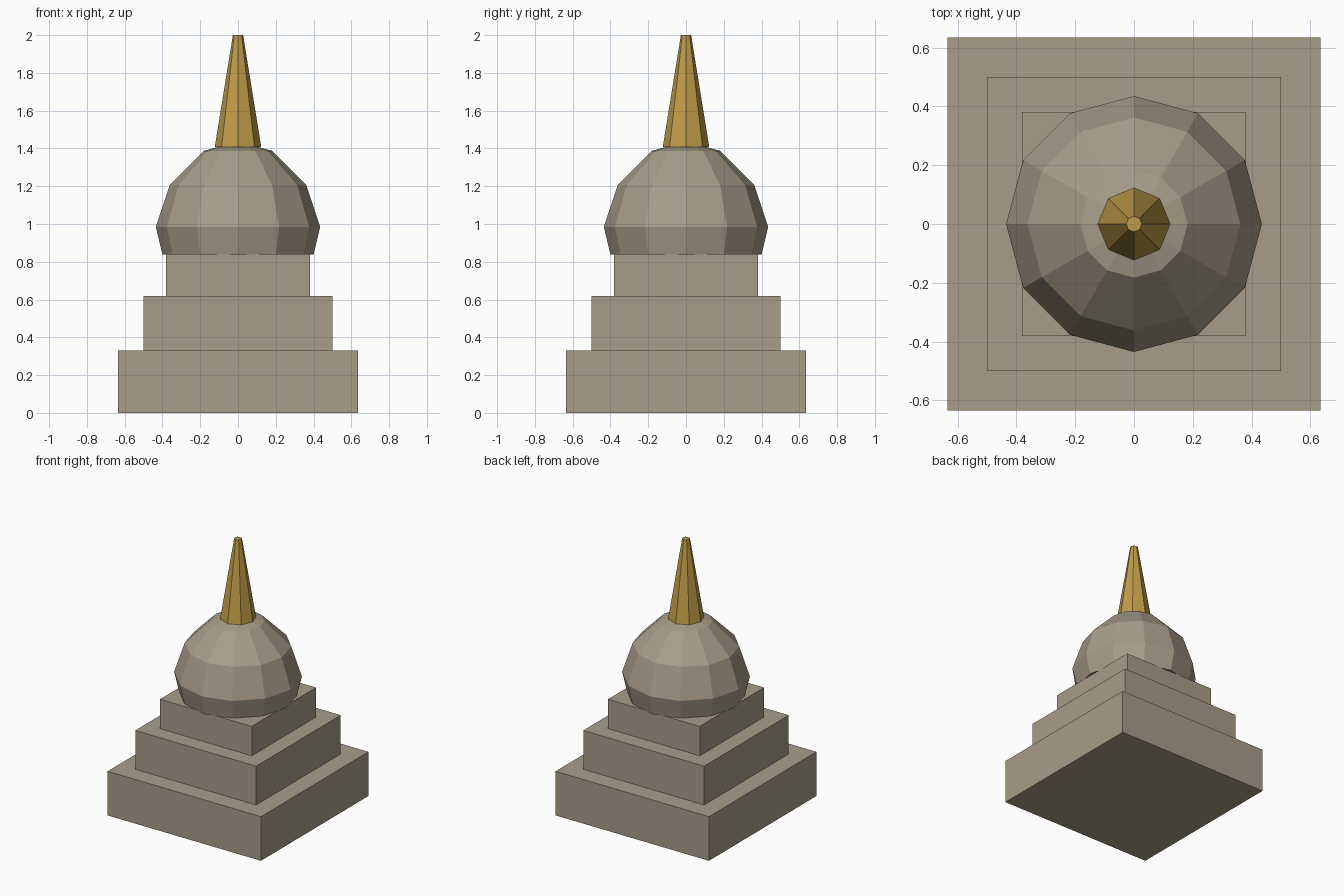
import bpy
import bmesh
import math

if "Cube" in bpy.data.objects:
    bpy.data.objects.remove(bpy.data.objects["Cube"])


def material(name, color):
    m = bpy.data.materials.new(name)
    m.diffuse_color = (*color, 1)
    m.use_nodes = True
    m.node_tree.nodes["Principled BSDF"].inputs["Base Color"].default_value = m.diffuse_color
    return m


stone = material("warm_stone", (0.39, 0.335, 0.25))
gold = material("gold", (0.53, 0.335, 0.066))


def lathe(name, profile, sides, mat, turn=0.0):
    """Closed flat-faced solid from (radius, height) rings."""
    bm = bmesh.new()
    rings = []
    for r, z in profile:
        angles = [turn + 2 * math.pi * i / sides for i in range(sides)]
        rings.append([bm.verts.new((r * math.cos(a), r * math.sin(a), z)) for a in angles])
    for low, high in zip(rings, rings[1:]):
        for i in range(sides):
            j = (i + 1) % sides
            bm.faces.new((low[i], low[j], high[j], high[i]))
    bm.faces.new(rings[0][::-1])
    bm.faces.new(rings[-1])
    mesh = bpy.data.meshes.new(name)
    bm.to_mesh(mesh)
    bm.free()
    mesh.materials.append(mat)
    obj = bpy.data.objects.new(name, mesh)
    bpy.context.collection.objects.link(obj)
    return obj


# Three stepped square plinths
for name, half, z0, z1 in (("lower_step", 0.635, 0.0, 0.33),
                           ("middle_step", 0.5, 0.33, 0.62),
                           ("upper_step", 0.38, 0.62, 0.84)):
    r = half * math.sqrt(2)
    lathe(name, [(r, z0), (r, z1)], 4, stone, math.pi / 4)

# Twelve-sided dome
lathe("dome", [(0.40, 0.838), (0.435, 0.985), (0.362, 1.205), (0.182, 1.387), (0.09, 1.412)],
      12, stone)

# Eight-sided tapered spire
lathe("spire", [(0.123, 1.408), (0.027, 2.0)], 8, gold)
